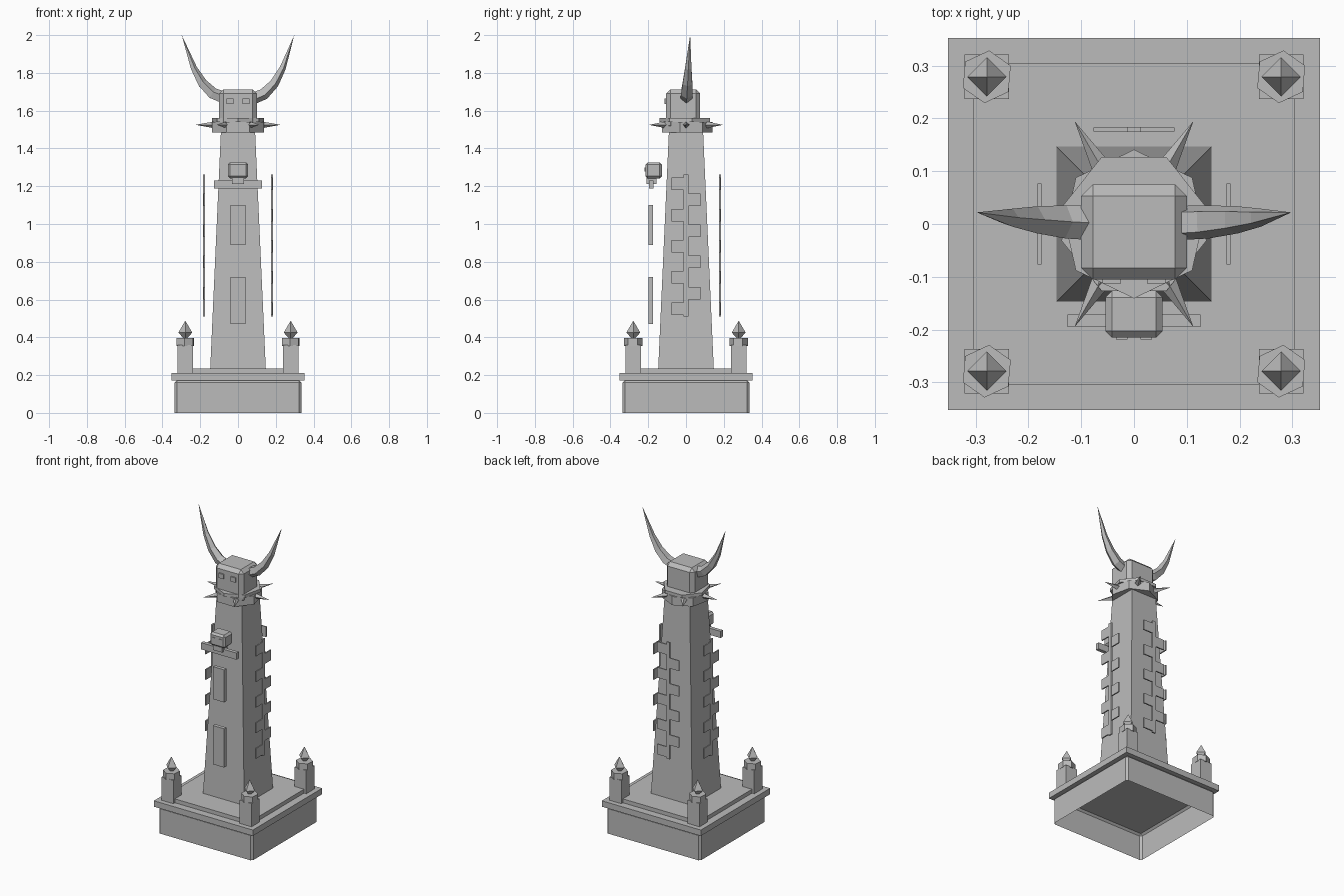
import bpy, bmesh
from math import cos, sin, pi, radians
from mathutils import Vector, Matrix

cube = bpy.data.objects.get("Cube")
if cube:
    bpy.data.objects.remove(cube, do_unlink=True)

stone = bpy.data.materials.new("grey_stone")
stone.use_nodes = True
COLOUR = (0.5, 0.5, 0.5, 1)
stone.diffuse_color = COLOUR
stone.node_tree.nodes["Principled BSDF"].inputs["Base Color"].default_value = COLOUR


def finish(bm, name):
    bmesh.ops.recalc_face_normals(bm, faces=bm.faces)
    mesh = bpy.data.meshes.new(name)
    bm.to_mesh(mesh)
    bm.free()
    mesh.materials.append(stone)
    ob = bpy.data.objects.new(name, mesh)
    bpy.context.collection.objects.link(ob)
    return ob


def add_box(bm, x, y, z):
    """Box from (min, max) pairs; returns its vertices."""
    verts = bmesh.ops.create_cube(bm, size=1)["verts"]
    for v in verts:
        v.co = [lo + (hi - lo) * (c + 0.5) for c, (lo, hi) in zip(v.co, (x, y, z))]
    return verts


def box(name, x, y, z, bevel=0):
    bm = bmesh.new()
    add_box(bm, x, y, z)
    if bevel:
        bmesh.ops.bevel(bm, geom=bm.edges[:], offset=bevel, segments=1, affect='EDGES')
    return finish(bm, name)


def block(name, half, z, bevel=0):
    return box(name, (-half, half), (-half, half), z, bevel)


def add_rings(bm, sections, sides, turn=0):
    """Loft stacked (centre, radius, axis u, axis v) rings; radius 0 makes a point."""
    rings = []
    for c, r, u, v in sections:
        n = sides if r else 1
        angles = [turn + 2 * pi * i / sides for i in range(n)]
        rings.append([bm.verts.new(c + r * (cos(a) * u + sin(a) * v)) for a in angles])
    for a, b in zip(rings, rings[1:]):
        for i in range(sides):
            j = (i + 1) % sides
            quad = [a[i % len(a)], a[j % len(a)], b[j % len(b)], b[i % len(b)]]
            bm.faces.new(list(dict.fromkeys(quad)))
    for ring in (rings[0], rings[-1]):
        if len(ring) > 2:
            bm.faces.new(ring)


X, Y, Z = Vector((1, 0, 0)), Vector((0, 1, 0)), Vector((0, 0, 1))


def turned(name, centre, profile, sides, turn):
    """Faceted upright solid from (radius, z) pairs."""
    bm = bmesh.new()
    add_rings(bm, [(Vector((*centre, z)), r, X, Y) for r, z in profile], sides, turn)
    return finish(bm, name)


# Plinth, open underneath, with two slabs on it
plinth = block("plinth", 0.335, (0, 0.172), 0.012)
bm = bmesh.new()
bm.from_mesh(plinth.data)
bmesh.ops.delete(bm, geom=[f for f in bm.faces if f.calc_center_median().z < 0.011], context='FACES')
for v in bm.verts:
    if v.co.z < 0.02:
        v.co.z = 0
bm.to_mesh(plinth.data)
bm.free()
block("plinth_ledge", 0.353, (0.172, 0.21))
block("upper_step", 0.305, (0.21, 0.235))

# Corner posts with hexagonal caps and pointed finials
for i, (sx, sy) in enumerate(((-1, -1), (1, -1), (1, 1), (-1, 1))):
    cx, cy = 0.279 * sx, 0.279 * sy
    box(f"post_{i}", (cx - 0.042, cx + 0.042), (cy - 0.042, cy + 0.042), (0.21, 0.36))
    turned(f"post_cap_{i}", (cx, cy), ((0.05, 0.355), (0.05, 0.397)), 6, radians(85))
    turned(f"post_finial_{i}", (cx, cy), ((0, 0.385), (0.037, 0.425), (0, 0.488)), 4, 0)

# Tapered shaft
turned("shaft", (0, 0), ((0.147 * 2 ** 0.5, 0.235), (0.09 * 2 ** 0.5, 1.5)), 4, pi / 4)

# Collar of two opposed seven-sided rings with six spikes
turned("collar_lower", (0, 0), ((0.141, 1.485), (0.141, 1.54)), 7, pi / 2)
turned("collar_upper", (0, 0), ((0.141, 1.54), (0.141, 1.56)), 7, -pi / 2)
bm = bmesh.new()
for i in range(6):
    out = Matrix.Rotation(i * pi / 3, 3, 'Z') @ X
    side = Z.cross(out)
    mid = Z * 1.525
    add_rings(bm, [(mid + out * 0.12, 0.019, side, Z), (mid + out * 0.225, 0, side, Z)], 4)
finish(bm, "collar_spikes")

# Head with brows and eyes
box("head", (-0.1, 0.1), (-0.105, 0.075), (1.5, 1.713), 0.022)
for side, s in (("left", 1), ("right", -1)):
    xs = sorted((0.025 * s, 0.06 * s))
    box(f"{side}_eye", xs, (-0.113, -0.1), (1.635, 1.665))

# Horns
for side, s in (("left", 1), ("right", -1)):
    path = [(0.085, 0.002, 1.67, 0.034), (0.135, 0.004, 1.69, 0.033),
            (0.19, 0.008, 1.745, 0.027), (0.235, 0.012, 1.825, 0.018), (0.298, 0.022, 2.0, 0)]
    pts = [Vector((s * x, y, z)) for x, y, z, r in path]
    sections = []
    for i, p in enumerate(pts):
        along = (pts[min(i + 1, len(pts) - 1)] - pts[max(i - 1, 0)]).normalized()
        u = Y.cross(along).normalized()
        sections.append((p, path[i][3], u, along.cross(u)))
    bm = bmesh.new()
    add_rings(bm, sections, 5)
    finish(bm, f"{side}_horn")

# Front panels, shelf and small skull
box("lower_panel", (-0.04, 0.04), (-0.198, -0.175), (0.47, 0.72))
box("upper_panel", (-0.04, 0.04), (-0.198, -0.175), (0.89, 1.1))
box("skull_shelf", (-0.126, 0.126), (-0.195, -0.172), (1.187, 1.23))
box("skull", (-0.054, 0.054), (-0.215, -0.127), (1.242, 1.326), 0.012)
box("skull_jaw", (-0.032, 0.032), (-0.208, -0.155), (1.213, 1.245))
for side, s in (("left", 1), ("right", -1)):
    xs = sorted((0.012 * s, 0.034 * s))
    box(f"skull_{side}_eye", xs, (-0.219, -0.21), (1.278, 1.3))

# Toothed strips standing off three sides
for name, turn in (("left", 0), ("back", pi / 2), ("right", pi)):
    bm = bmesh.new()
    add_box(bm, (0.174, 0.184), (-0.012, 0.012), (0.51, 1.262))
    for i in range(9):
        s = -1 if i % 2 == 0 else 1
        z = 1.212 - 0.0825 * i
        add_box(bm, (0.175, 0.183), sorted((0.011 * s, 0.077 * s)), (z - 0.033, z + 0.033))
    bmesh.ops.rotate(bm, verts=bm.verts, matrix=Matrix.Rotation(turn, 3, 'Z'))
    finish(bm, f"{name}_strip")
